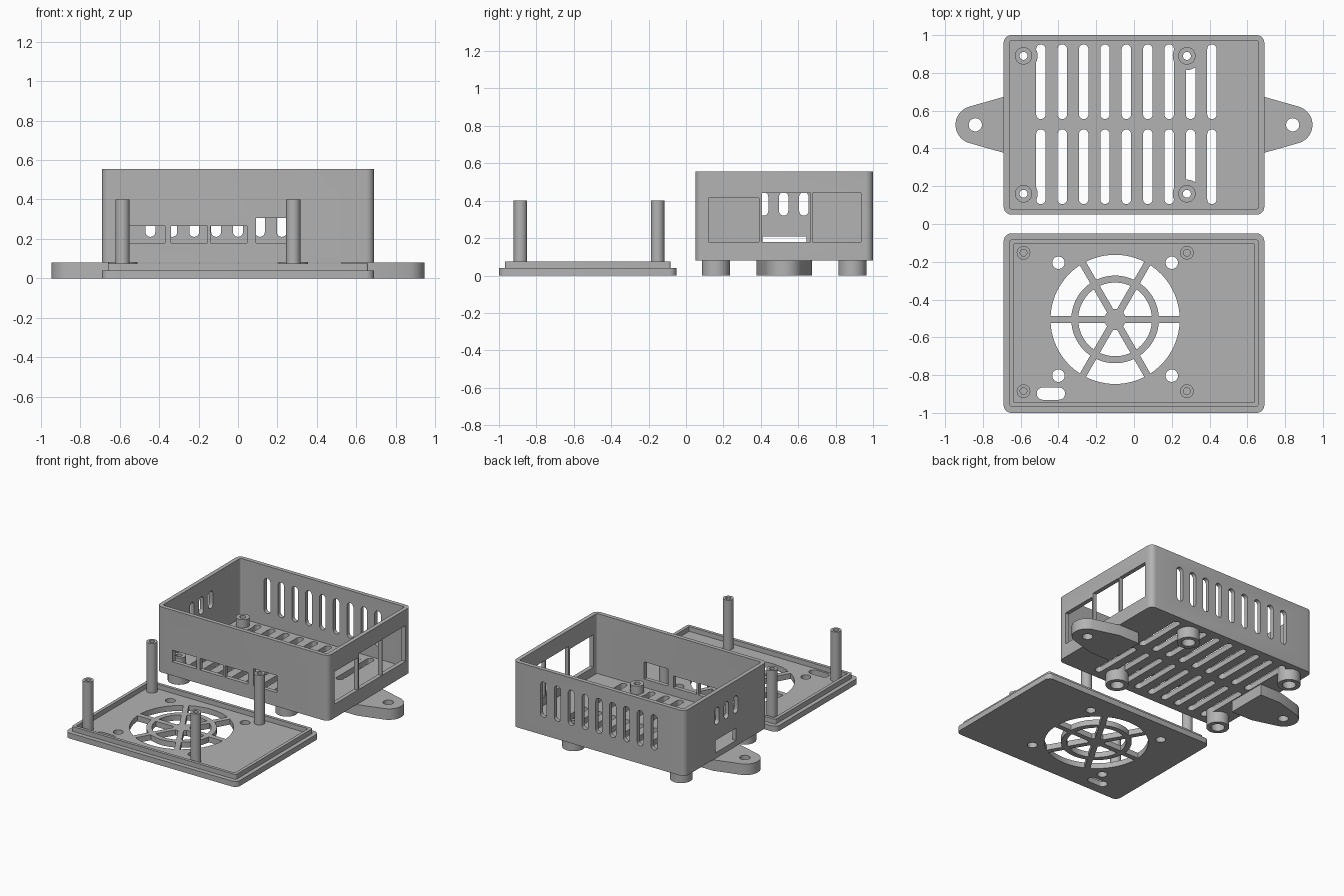
import bpy, bmesh, math

if "Cube" in bpy.data.objects:
    bpy.data.objects.remove(bpy.data.objects["Cube"])

grey = bpy.data.materials.new("light grey plastic")
grey.diffuse_color = (0.45, 0.45, 0.45, 1)
grey.use_nodes = True
grey.node_tree.nodes["Principled BSDF"].inputs["Base Color"].default_value = grey.diffuse_color


def place(u, v, w, axis):
    return {"z": (u, v, w), "y": (u, w, v), "x": (w, u, v)}[axis]


def prism(bm, pts, lo, hi, axis="z"):
    """Extrude a closed 2D outline along an axis."""
    a = [bm.verts.new(place(u, v, lo, axis)) for u, v in pts]
    b = [bm.verts.new(place(u, v, hi, axis)) for u, v in pts]
    bm.faces.new(a[::-1])
    bm.faces.new(b)
    n = len(a)
    for i in range(n):
        j = (i + 1) % n
        bm.faces.new((a[i], a[j], b[j], b[i]))


def rect(x0, x1, y0, y1, r=0.0, n=6):
    """Rectangle outline with optional round corners."""
    if r == 0:
        return [(x0, y0), (x1, y0), (x1, y1), (x0, y1)]
    pts = []
    corners = [(x1 - r, y1 - r), (x0 + r, y1 - r), (x0 + r, y0 + r), (x1 - r, y0 + r)]
    for k, (cx, cy) in enumerate(corners):
        for i in range(n + 1):
            t = math.radians(90 * (k + i / n))
            pts.append((cx + r * math.cos(t), cy + r * math.sin(t)))
    return pts


def circle(cx, cy, r, n=32):
    return [(cx + r * math.cos(2 * math.pi * i / n), cy + r * math.sin(2 * math.pi * i / n))
            for i in range(n)]


def slot(cx, cy, w, h):
    return rect(cx - w / 2, cx + w / 2, cy - h / 2, cy + h / 2, min(w, h) / 2 - 0.0005)


def finish(name, bm):
    bmesh.ops.recalc_face_normals(bm, faces=bm.faces)
    me = bpy.data.meshes.new(name)
    bm.to_mesh(me)
    bm.free()
    me.materials.append(grey)
    ob = bpy.data.objects.new(name, me)
    bpy.context.collection.objects.link(ob)
    return ob


def solid(name, prisms):
    bm = bmesh.new()
    for p in prisms:
        prism(bm, *p)
    return finish(name, bm)


def cut(ob, prisms):
    """Subtract a group of separate prisms and bake the result."""
    tool = solid("cutter", prisms)
    m = ob.modifiers.new("cut", "BOOLEAN")
    m.operation, m.solver, m.object = "DIFFERENCE", "EXACT", tool
    dg = bpy.context.evaluated_depsgraph_get()
    me = bpy.data.meshes.new_from_object(ob.evaluated_get(dg))
    ob.modifiers.clear()
    ob.data = me
    bpy.data.objects.remove(tool)


def lathe(name, profile, x, y, n=32):
    """Revolve a closed (radius, z) outline about a vertical axis."""
    bm = bmesh.new()
    rings = [[bm.verts.new((x + r * c, y + r * s, z)) for r, z in profile]
             for c, s in circle(0, 0, 1, n)]
    k = len(profile)
    for i in range(n):
        a, b = rings[i], rings[(i + 1) % n]
        for j in range(k):
            q = (j + 1) % k
            bm.faces.new((a[j], b[j], b[q], a[q]))
    return finish(name, bm)


POST_X = (-0.585, 0.28)
FOOT_Y = (0.16, 0.89)

# Open box with hollow interior
body = solid("case_body", [(rect(-0.69, 0.69, 0.05, 1.0, 0.04), 0.08, 0.555)])
cut(body, [(rect(-0.66, 0.66, 0.08, 0.97, 0.012), 0.12, 0.7)])

# Floor vents in two rows, and bores for the feet
cut(body, [(slot(-0.493 + 0.1132 * i, y, 0.05, 0.395), 0.0, 0.16)
           for i in range(9) for y in (0.303, 0.753)])
cut(body, [(circle(x, y, 0.06), 0.0, 0.16) for x in POST_X for y in FOOT_Y])

# Back wall vents
cut(body, [(slot(-0.444 + 0.111 * i, 0.338, 0.05, 0.255), 0.9, 1.1, "y") for i in range(9)])

# Left wall vents and card opening
cut(body, [(slot(y, 0.383, 0.05, 0.125), -0.8, -0.6, "x") for y in (0.415, 0.522, 0.63)]
    + [(rect(0.41, 0.645, 0.12, 0.21), -0.8, -0.6, "x")])

# Right wall sockets
cut(body, [(rect(a, b, 0.18, t), 0.6, 0.8, "x")
           for a, b, t in ((0.12, 0.39, 0.415), (0.405, 0.665, 0.44), (0.675, 0.935, 0.44))])

# Front wall sockets
cut(body, [(rect(a, b, 0.18, t), 0.0, 0.1, "y")
           for a, b, t in ((-0.56, -0.37, 0.265), (-0.34, -0.155, 0.265),
                           (-0.14, 0.045, 0.265), (0.09, 0.28, 0.305))])

# Mounting ears
ears = []
for s in (-1, 1):
    tip = [(0.845 + 0.1 * math.cos(t), 0.525 + 0.1 * math.sin(t))
           for t in (math.radians(-75 + 150 * i / 20) for i in range(21))]
    outline = [(0.525, 0.377), (0.69, 0.377)] + tip + [(0.69, 0.673), (0.525, 0.673)]
    ear = solid("mounting_ear", [([(s * x, y) for x, y in outline], 0.0, 0.08)])
    cut(ear, [(circle(s * 0.84, 0.525, 0.035), -0.1, 0.2)])
    ears.append(ear)

# Feet with recess below and board standoff above
for x in POST_X:
    for y in FOOT_Y:
        lathe("foot", [(0.045, 0), (0.075, 0), (0.075, 0.1205), (0.046, 0.1205),
                       (0.046, 0.18), (0.021, 0.18), (0.021, 0.08), (0.045, 0.08)], x, y)

# Lid with raised locating rim
lid = solid("lid", [(rect(-0.69, 0.69, -1.0, -0.05, 0.04), 0.0, 0.04)])
rim = solid("lid_rim", [(rect(-0.66, 0.66, -0.967, -0.083, 0.012), 0.038, 0.075)])
cut(rim, [(rect(-0.636, 0.636, -0.945, -0.105), 0.0, 0.1)])

# Fan grille: two rings of openings between six spokes
CX, CY, HALF = -0.1, -0.505, 0.0185


def sector(k, r0, r1, n=12):
    pts = []
    for r, order in ((r0, range(n + 1)), (r1, range(n, -1, -1))):
        d = math.asin(HALF / r)
        for i in order:
            t = math.pi / 3 * k + d + (math.pi / 3 - 2 * d) * i / n
            pts.append((CX + r * math.cos(t), CY + r * math.sin(t)))
    return pts


cut(lid, [(sector(k, a, b), -0.1, 0.1) for k in range(6)
          for a, b in ((0.056, 0.195), (0.232, 0.342))])

# Fan screw holes and cable slot
cut(lid, [(circle(x, y, 0.033), -0.1, 0.1) for x in (-0.4, 0.2) for y in (-0.205, -0.803)]
    + [(slot(-0.44, -0.898, 0.15, 0.065), -0.1, 0.1)])

# Lid posts with blind screw holes
for x in POST_X:
    for y in (-0.152, -0.885):
        lathe("lid_post", [(0.0005, 0.03), (0.036, 0.03), (0.036, 0.4),
                           (0.018, 0.4), (0.018, 0.2), (0.0005, 0.2)], x, y)

# Smooth round surfaces, keep hard edges
for ob in bpy.context.collection.objects:
    ob.select_set(True)
    bpy.context.view_layer.objects.active = ob
bpy.ops.object.shade_smooth_by_angle(angle=math.radians(30))
